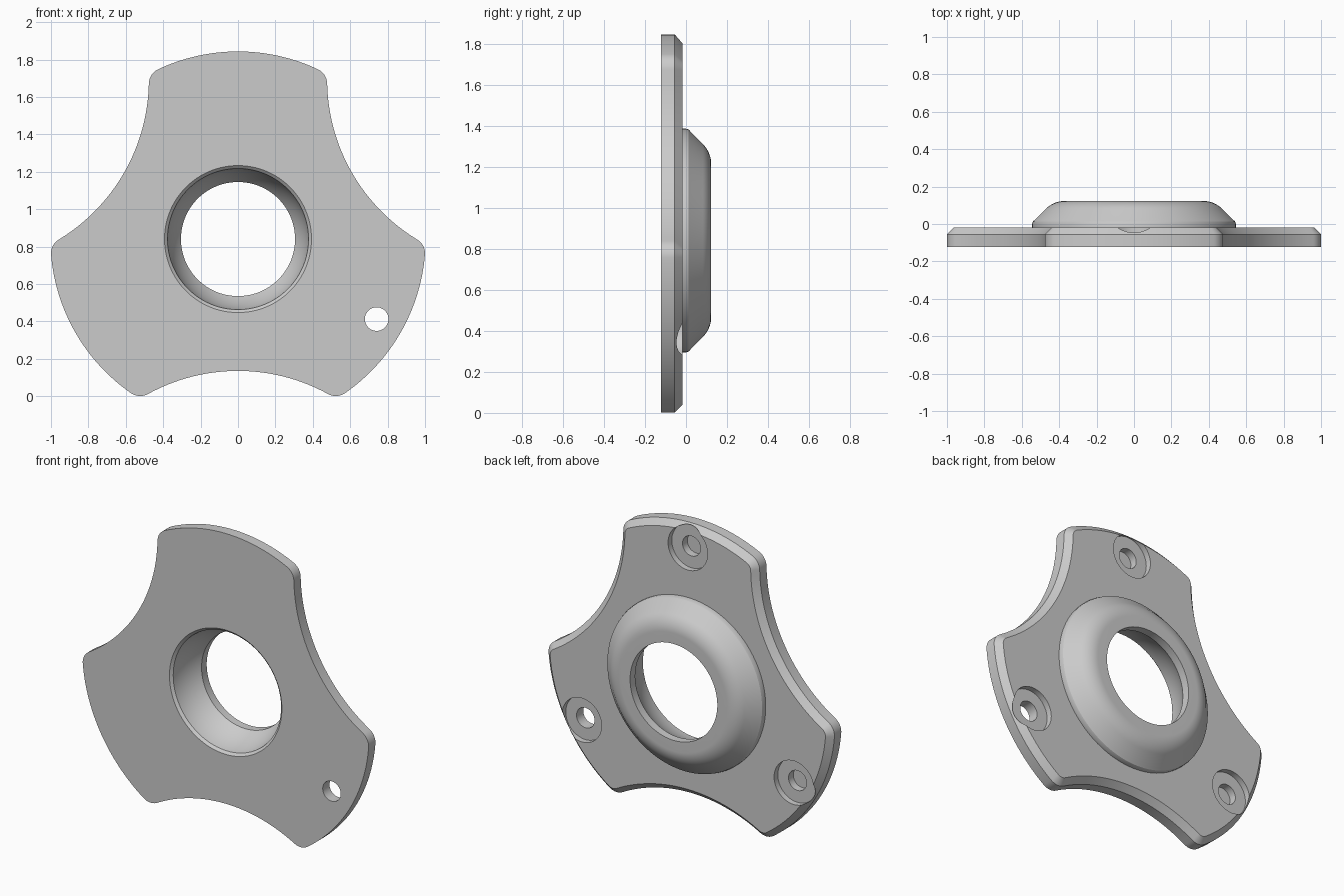
import bpy, bmesh
from math import sin, cos, pi, acos, atan2, radians, sqrt
from mathutils import Vector

cube = bpy.data.objects.get("Cube")
if cube:
    bpy.data.objects.remove(cube, do_unlink=True)

CZ = 0.84                       # height of the central axis
FRONT, BACK, TOP = -0.123, -0.018, 0.123
SEAT = -0.055                   # chamfer start and counterbore floor
R_OUT, R_SCOOP, D_SCOOP, R_CORNER = 1.003, 1.0, 1.705, 0.087
SEGMENTS = 128

grey = bpy.data.materials.new("plain_grey")
grey.use_nodes = True
colour = (0.6, 0.6, 0.6, 1)
grey.diffuse_color = colour
grey.node_tree.nodes["Principled BSDF"].inputs["Base Color"].default_value = colour


def polar(r, a):
    return Vector((r * cos(a), r * sin(a)))


def arc(c, r, a0, a1, n):
    return [c + polar(r, a0 + (a1 - a0) * i / n) for i in range(n + 1)]


def make_object(name, bm):
    bmesh.ops.recalc_face_normals(bm, faces=bm.faces)
    mesh = bpy.data.meshes.new(name)
    bm.to_mesh(mesh)
    bm.free()
    mesh.materials.append(grey)
    ob = bpy.data.objects.new(name, mesh)
    bpy.context.collection.objects.link(ob)
    return ob


def bridge_loops(name, loops):
    """Closed solid through a stack of matching point loops."""
    bm = bmesh.new()
    rings = [[bm.verts.new(p) for p in loop] for loop in loops]
    for a, b in zip(rings, rings[1:]):
        for i in range(len(a)):
            bm.faces.new((a[i - 1], a[i], b[i], b[i - 1]))
    bm.faces.new(rings[0])
    bm.faces.new(rings[-1])
    return make_object(name, bm)


def lathe(name, profile, centre=(0, 0), segments=SEGMENTS):
    """Solid of (radius, y) points turned about a front-to-back axis."""
    turns = [2 * pi * i / segments for i in range(segments)]
    return bridge_loops(name, [
        [(centre[0] + r * cos(t), y, CZ + centre[1] + r * sin(t)) for t in turns]
        for r, y in profile])


def outline(offset):
    """Three-lobed outline, shrunk evenly by offset."""
    rho = R_OUT - R_CORNER
    beta = acos((rho**2 + D_SCOOP**2 - (R_SCOOP + R_CORNER)**2) / (2 * rho * D_SCOOP))
    phi = pi / 3 - beta
    points = []
    for k in range(3):
        axis = pi / 2 + k * 2 * pi / 3
        mid = axis + pi / 3
        scoop = polar(D_SCOOP, mid)
        corner = polar(rho, axis + phi)
        corner2 = polar(rho, mid + beta)
        to_scoop = scoop - corner
        turn = atan2(to_scoop.y, to_scoop.x)
        swing = (turn - axis - phi) % (2 * pi)
        half = acos((corner - scoop).normalized().dot(-scoop.normalized()))
        r = R_CORNER - offset
        points += arc(Vector((0, 0)), R_OUT - offset, axis - phi, axis + phi, 32)[:-1]
        points += arc(corner, r, axis + phi, axis + phi + swing, 10)[:-1]
        points += arc(scoop, R_SCOOP + offset, mid + pi + half, mid + pi - half, 32)
        points = points[:-1]
        points += arc(corner2, r, mid + beta - swing, mid + beta, 10)[:-1]
    return points


def combine(target, tool, operation):
    mod = target.modifiers.new(operation, 'BOOLEAN')
    mod.operation, mod.solver, mod.object = operation, 'EXACT', tool
    tool.hide_render = True
    bpy.context.view_layer.objects.active = target
    bpy.ops.object.modifier_apply(modifier=mod.name)
    bpy.data.objects.remove(tool, do_unlink=True)


# Plate with a chamfered back edge
plate = bridge_loops("mounting_plate", [
    [(p.x, y, p.y + CZ) for p in outline(offset)]
    for offset, y in ((0, FRONT), (0, SEAT), (BACK - SEAT, BACK))])

# Raised collar with a rounded shoulder
shoulder = [(p.x, p.y) for p in arc(Vector((0.371, TOP - 0.14)), 0.14, pi / 4, pi / 2, 12)]
collar = lathe("collar", [(0.545, -0.07), (0.545, 0), (0.541, 0.013), (0.531, 0.022)] + shoulder)
combine(plate, collar, 'UNION')

# Central bore: front chamfer, ball-shaped socket, straight back lip
ball, lip = 0.38, 0.305
socket_y = -0.155
end = acos(lip / ball)
start = atan2(FRONT + 0.015 - socket_y, ball)
socket = [(p.x, p.y) for p in arc(Vector((0, socket_y)), ball, start, end, 16)]
bore = lathe("bore_cutter", [(0.41, FRONT - 0.017), (0.393, FRONT)] + socket + [(lip, TOP + 0.05)])
combine(plate, bore, 'DIFFERENCE')

# Counterbored screw holes; only the lower +x one goes right through
for degrees, floor in ((90, FRONT + 0.02), (210, FRONT + 0.02), (-30, FRONT - 0.05)):
    spot = polar(0.856, radians(degrees))
    screw = lathe("screw_cutter", [(0.063, floor), (0.063, SEAT), (0.138, SEAT), (0.138, 0.1)],
                  spot, 48)
    combine(plate, screw, 'DIFFERENCE')

# Smooth curved walls, crisp edges
bpy.ops.object.select_all(action='DESELECT')
plate.select_set(True)
bpy.context.view_layer.objects.active = plate
bpy.ops.object.shade_smooth_by_angle(angle=radians(25))
